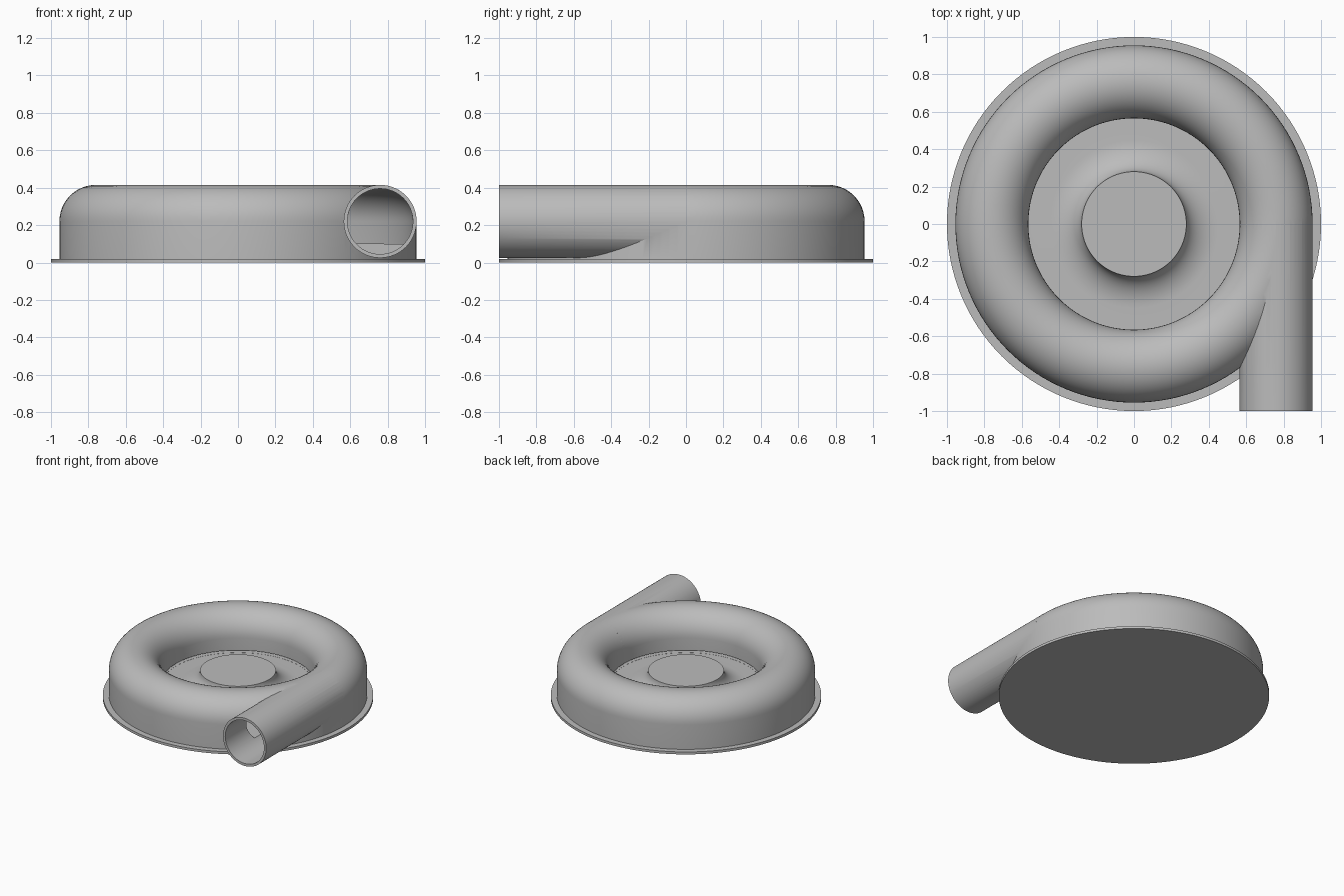
import bpy, bmesh, math
from mathutils import Matrix, Vector

old = bpy.data.objects.get("Cube")
if old:
    bpy.data.objects.remove(old, do_unlink=True)

RING, TUBE, WALL = 0.76, 0.195, 0.02     # volute centre radius, tube radius, wall
MID, FLOOR, LIP = 0.22, 0.10, 0.12       # tube centre, inner floor and inlet lip heights
HUB, FLARE = 0.28, 0.17

grey = bpy.data.materials.new("plain grey")
grey.use_nodes = True
COLOUR = (0.5, 0.5, 0.5, 1)
grey.diffuse_color = COLOUR
grey.node_tree.nodes["Principled BSDF"].inputs["Base Color"].default_value = COLOUR


def finish(bm, name):
    bmesh.ops.remove_doubles(bm, verts=bm.verts, dist=1e-5)
    bmesh.ops.recalc_face_normals(bm, faces=bm.faces)
    mesh = bpy.data.meshes.new(name)
    bm.to_mesh(mesh)
    bm.free()
    mesh.materials.append(grey)
    obj = bpy.data.objects.new(name, mesh)
    bpy.context.collection.objects.link(obj)
    return obj


def revolve(name, profile, closed=False, steps=128):
    bm = bmesh.new()
    verts = [bm.verts.new((r, 0, z)) for r, z in profile]
    pairs = list(zip(verts, verts[1:])) + ([(verts[-1], verts[0])] if closed else [])
    edges = [bm.edges.new(p) for p in pairs]
    bmesh.ops.spin(bm, geom=verts + edges, cent=(0, 0, 0), axis=(0, 0, 1),
                   angle=math.tau, steps=steps, use_merge=True)
    return finish(bm, name)


def pipe(name, radius, y0, y1):
    bm = bmesh.new()
    place = Matrix.Translation((RING, (y0 + y1) / 2, MID)) @ Matrix.Rotation(math.pi / 2, 4, "X")
    bmesh.ops.create_cone(bm, cap_ends=True, segments=64, radius1=radius,
                          radius2=radius, depth=y1 - y0, matrix=place)
    return finish(bm, name)


def dome(radius, n=24):
    return [(RING + radius * math.cos(math.pi * i / n),
             MID + radius * math.sin(math.pi * i / n)) for i in range(n + 1)]


def boolean(target, tool, operation):
    mod = target.modifiers.new(tool.name, "BOOLEAN")
    mod.object, mod.operation, mod.solver = tool, operation, "EXACT"
    bpy.context.view_layer.objects.active = target
    bpy.ops.object.modifier_apply(modifier=mod.name)
    bpy.data.objects.remove(tool, do_unlink=True)


# Housing: base flange, rounded ring and flared centre hub as one solid
flare = [(HUB + FLARE * (1 - math.cos(a)), MID - (MID - FLOOR) * math.sin(a))
         for a in (math.pi / 2 * i / 12 for i in range(12, -1, -1))]
housing = revolve("volute_housing",
                  [(0, 0), (1, 0), (1, 0.02), (RING + TUBE, 0.02)] + dome(TUBE)
                  + [(RING - TUBE, FLOOR)] + flare + [(0, MID)])

# Outlet pipe leaving the ring on a tangent
boolean(housing, pipe("outlet_pipe", TUBE, -1, 0), "UNION")

# Hollow the ring, leaving an open slot under the inlet lip
inner = RING - TUBE
cavity = revolve("ring_cavity", [(inner - 0.01, FLOOR + 0.001), (RING + TUBE - WALL, FLOOR)]
                 + dome(TUBE - WALL) + [(inner + WALL, LIP), (inner - 0.01, LIP)], closed=True)
boolean(housing, cavity, "DIFFERENCE")

# Bore the outlet through into the ring
boolean(housing, pipe("outlet_bore", TUBE - WALL, -1.1, 0), "DIFFERENCE")

bpy.ops.object.select_all(action="DESELECT")
housing.select_set(True)
bpy.context.view_layer.objects.active = housing
bpy.ops.object.shade_smooth_by_angle(angle=math.radians(30))
